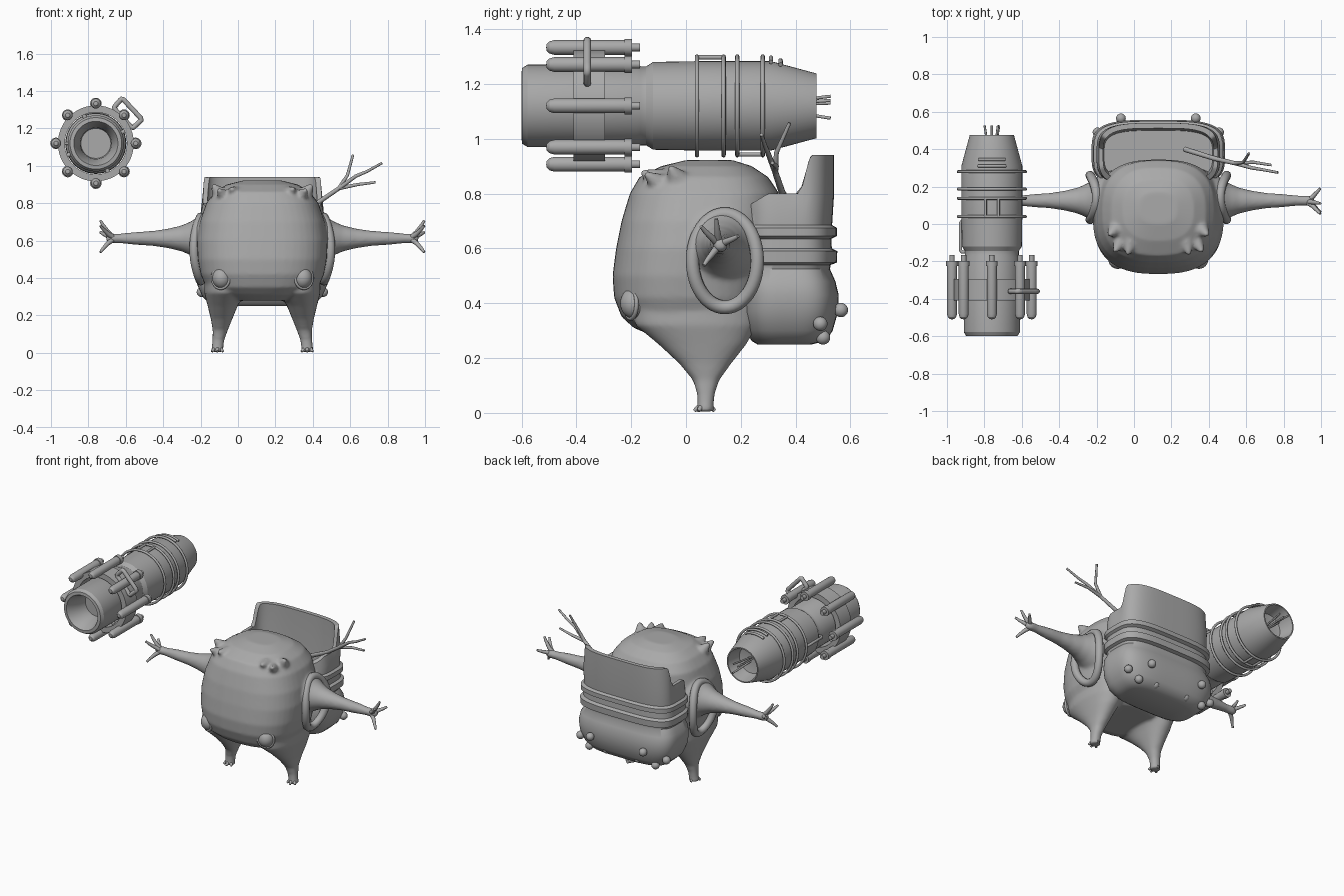
import bpy, bmesh, math
from mathutils import Vector

if "Cube" in bpy.data.objects:
    bpy.data.objects.remove(bpy.data.objects["Cube"])

CX = 0.13                       # creature's own centre line
GX, GZ = -0.76, 1.12            # axis of the launcher

grey = bpy.data.materials.new("plain grey")
grey.diffuse_color = (0.4, 0.4, 0.4, 1)
grey.use_nodes = True
grey.node_tree.nodes["Principled BSDF"].inputs["Base Color"].default_value = grey.diffuse_color


def finish(name, me, angle=0.7):
    if not me.materials:
        me.materials.append(grey)
    me.shade_smooth()
    me.set_sharp_from_angle(angle=angle)
    ob = bpy.data.objects.new(name, me)
    bpy.context.collection.objects.link(ob)
    return ob


def loft(bm, rings, caps=True):
    vs = [[bm.verts.new(p) for p in r] for r in rings]
    n = len(vs[0])
    for a, b in zip(vs, vs[1:]):
        for i in range(n):
            j = (i + 1) % n
            bm.faces.new((a[i], a[j], b[j], b[i]))
    if caps:
        bm.faces.new(vs[0])
        bm.faces.new(vs[-1])


def from_bm(name, bm, angle=0.7):
    bmesh.ops.remove_doubles(bm, verts=bm.verts, dist=1e-5)
    bmesh.ops.recalc_face_normals(bm, faces=bm.faces)
    me = bpy.data.meshes.new(name)
    bm.to_mesh(me)
    bm.free()
    return finish(name, me, angle)


def section(cx, z, hw, y0, y1, e=2.6, n=48):
    """Superellipse slice at height z."""
    pts = []
    for i in range(n):
        c, s = math.cos(2 * math.pi * i / n), math.sin(2 * math.pi * i / n)
        x = math.copysign(abs(c) ** (2 / e), c) * hw
        y = math.copysign(abs(s) ** (2 / e), s) * (y1 - y0) / 2
        pts.append(Vector((cx + x, (y0 + y1) / 2 + y, z)))
    return pts


def lathe(name, profile, cx, cz, n=40, caps=True):
    """Revolve (y, radius) points about a line along y."""
    bm = bmesh.new()
    loft(bm, [[(cx + r * math.cos(2 * math.pi * i / n), y, cz + r * math.sin(2 * math.pi * i / n))
               for i in range(n)] for y, r in profile], caps)
    return from_bm(name, bm, 0.45)


def wire(name, paths, r, closed=False, taper=1.0):
    """Round tubes along point paths."""
    cu = bpy.data.curves.new(name, 'CURVE')
    cu.dimensions = '3D'
    cu.bevel_depth, cu.bevel_resolution, cu.use_fill_caps = r, 3, True
    for pts in paths:
        sp = cu.splines.new('POLY')
        sp.points.add(len(pts) - 1)
        for i, p in enumerate(pts):
            sp.points[i].co = (*p, 1)
            sp.points[i].radius = 1 + (taper - 1) * i / (len(pts) - 1)
        sp.use_cyclic_u = closed
    tmp = bpy.data.objects.new("tmp", cu)
    bpy.context.collection.objects.link(tmp)
    me = bpy.data.meshes.new_from_object(tmp.evaluated_get(bpy.context.evaluated_depsgraph_get()))
    bpy.data.objects.remove(tmp)
    return finish(name, me, 1.0)


def ball(name, loc, r, scale=(1, 1, 1)):
    bm = bmesh.new()
    bmesh.ops.create_uvsphere(bm, u_segments=24, v_segments=14, radius=r)
    bmesh.ops.scale(bm, vec=scale, verts=bm.verts)
    bmesh.ops.translate(bm, vec=loc, verts=bm.verts)
    return from_bm(name, bm, 1.0)


# body, legs, arms and horns fused into one skin
bm = bmesh.new()
loft(bm, [section(CX, *s) for s in (
    (.28, .16, -.12, .22), (.31, .25, -.19, .26), (.35, .30, -.235, .28), (.42, .33, -.262, .30),
    (.50, .345, -.268, .32), (.60, .35, -.255, .34), (.70, .335, -.235, .345), (.80, .30, -.205, .34),
    (.86, .255, -.17, .30), (.90, .19, -.09, .24), (.922, .10, 0, .17))])
for s in (-1, 1):
    loft(bm, [section(CX + s * d, z, hw, y0, y1, 2.2) for z, d, hw, y0, y1 in (
        (.005, .24, .034, .036, .105), (.025, .24, .031, .042, .1), (.07, .235, .032, .04, .105),
        (.12, .225, .04, .025, .122), (.18, .218, .057, -.025, .165), (.25, .212, .08, -.10, .22),
        (.32, .20, .11, -.185, .26), (.40, .19, .12, -.20, .27))])
    loft(bm, [[(CX + s * d, .125 + r * math.cos(a * math.pi / 12), .612 + r * math.sin(a * math.pi / 12))
               for a in range(24)] for d, r in (
        (.26, .16), (.33, .125), (.38, .092), (.43, .07), (.50, .053), (.58, .041),
        (.68, .034), (.76, .026), (.81, .027), (.835, .018))])
    for d, y, z, tip in ((.20, -.09, .83, (.235, -.15, .875)), (.15, -.10, .85, (.165, -.165, .88)),
                         (.23, -.03, .85, (.265, -.06, .90))):
        a, b = Vector((CX + s * d, y, z)), Vector((CX + s * tip[0], tip[1], tip[2]))
        q = (b - a).to_track_quat('Z', 'Y')
        loft(bm, [[a.lerp(b, t) + q @ Vector((r * math.cos(k * math.pi / 6), r * math.sin(k * math.pi / 6), 0))
                   for k in range(12)] for t, r in ((0, .045), (.55, .026), (1, .01))])
body = from_bm("body", bm)
rm = body.modifiers.new("fuse", 'REMESH')
rm.mode, rm.voxel_size, rm.use_smooth_shade = 'VOXEL', 0.01, True
sm = body.modifiers.new("soften", 'SMOOTH')
sm.factor, sm.iterations = 0.5, 5

for s, side in ((-1, "left"), (1, "right")):
    # eyes with thin lids
    ball(side + "_eye", (CX + s * .217, -.19, .40), .05, (1, 1, 1.12))
    f = Vector((s * .45, -1, 0)).normalized()
    u = f.cross(Vector((0, 0, 1)))
    c = Vector((CX + s * .217, -.19, .40)) + f * .012
    wire(side + "_eyelid", [[c + u * .05 * math.cos(k * math.pi / 16) + Vector((0, 0, .056 * math.sin(k * math.pi / 16)))
                             for k in range(32)]], .008, True)
    # fingers
    tips = ((.055, .68), (.11, .708), (.19, .645), (.065, .538))
    wire(side + "_fingers", [[(CX + s * .79, .12, .612),
                              (CX + s * .825, .12 + (y - .12) * .35, .612 + (z - .612) * .35),
                              (CX + s * .85, .12 + (y - .12) * .75, .612 + (z - .612) * .72),
                              (CX + s * .866, y, z)] for y, z in tips], .015, taper=.45)
    # toes
    wire(side + "_toes", [[(CX + s * .24, .07, .03), (CX + s * .24 + dx * .7, .07 + dy * .7, .018),
                           (CX + s * .24 + dx, .07 + dy, .007)]
                          for dx, dy in ((-.03, -.025), (0, -.04), (.03, -.025), (0, .035))], .013, taper=.5)
    # shoulder strap looping round the arm
    loop = []
    for k in range(48):
        a = k * math.pi / 24
        loop.append((CX + s * (.365 - .035 * math.sin(a) ** 2), .142 + .118 * math.cos(a), .555 + .17 * math.sin(a)))
    wire(side + "_shoulder_strap", [loop], .025, True)
    # studs under the pack
    for k, (d, y, z) in enumerate(((.20, .565, .375), (.325, .49, .325), (.25, .50, .275), (.12, .50, .285))):
        ball(f"{side}_stud_{k + 1}", (CX + s * d, y, z), .026)


# back pack: hollow basket with a bulging base, two bands and a high back flap
def lip(y):
    t = min(max((y - .41) / .05, 0), 1)
    return .14 * t * t * (3 - 2 * t) - .06 * min(max((.30 - y) / .1, 0), 1)


bm = bmesh.new()
rings = []
for z, hw, y0, y1, rise in (
        (.25, .24, .26, .46, 0), (.262, .28, .24, .51, 0), (.30, .32, .215, .535, 0), (.37, .35, .20, .555, 0),
        (.43, .357, .20, .557, 0), (.48, .35, .20, .545, 0), (.525, .325, .21, .525, 0), (.54, .33, .21, .528, 0),
        (.548, .348, .20, .55, 0), (.59, .35, .20, .552, 0), (.60, .333, .21, .532, 0), (.635, .331, .21, .53, 0),
        (.645, .346, .20, .55, 0), (.675, .346, .20, .55, 0), (.685, .33, .205, .533, 0), (.74, .33, .205, .54, .4),
        (.80, .318, .20, .54, 1), (.80, .295, .225, .512, 1), (.74, .30, .23, .51, .4), (.62, .29, .24, .50, 0)):
    r = section(CX, z, hw, y0, y1, 3.6, 96)
    for p in r:
        p.z += rise * lip(p.y)
    rings.append(r)
loft(bm, rings)
from_bm("back_pack", bm, 0.8)

# dry branch sticking out of the pack
fork = (.54, .325, .88)
wire("branch_stem", [[(.27, .40, .72), (.43, .35, .805), fork]], .014, taper=.8)
wire("branch_twigs", [[fork, (.585, .33, .95), (.615, .378, 1.058)],
                      [fork, (.63, .30, .945), (.69, .29, .97), (.77, .275, 1.015)],
                      [fork, (.64, .33, .90), (.735, .315, .912)]], .011, taper=.6)

# launcher barrel with open muzzle and hollow tail
lathe("launcher_barrel", [(-.45, 1e-6), (-.45, .08), (-.50, .084), (-.59, .112), (-.60, .118), (-.598, .138),
                          (-.578, .15), (-.18, .15), (-.165, .144), (-.145, .144), (-.12, .16), (.05, .163),
                          (.31, .163), (.476, .118), (.476, .11), (.38, .09), (.36, 1e-6)], GX, GZ, 48)


def around(a, r, y):
    return (GX + r * math.cos(a), y, GZ + r * math.sin(a))


def arc(y, r, a0, a1, n=48):
    return [around(a0 + (a1 - a0) * k / n, r, y) for k in range(n)]


# rocket collar, struts and eight rockets
lathe("rocket_collar", [(-.41, .166), (-.41, .203), (-.295, .203), (-.295, .166), (-.41, .166)], GX, GZ, 48, False)
wire("collar_struts", [[around(k * math.pi / 2 + .4, .14, -.35), around(k * math.pi / 2 + .4, .18, -.35)]
                       for k in range(4)], .012)
for k in range(8):
    x, _, z = around(k * math.pi / 4, .213, 0)
    lathe(f"rocket_{k + 1}", [(-.51, 1e-6), (-.508, .012), (-.498, .022), (-.48, .027), (-.225, .027), (-.225, .031),
                              (-.197, .031), (-.197, .014), (-.167, .014), (-.167, 1e-6)], x, z, 20)

# carrying loop, side handle and barrel hoops
corners = [Vector(p) for p in ((-.665, -.36, 1.31), (-.62, -.36, 1.362), (-.513, -.36, 1.248), (-.565, -.36, 1.2))]
path = []
for i, p in enumerate(corners):
    for q, t in ((corners[i - 1], .2), (corners[i - 1], .07), (corners[(i + 1) % 4], .07), (corners[(i + 1) % 4], .2)):
        path.append(p.lerp(q, t))
wire("carrying_loop", [path], .014, True)
wire("side_handle", [[(-.89, -.15, GZ), (-.92, -.15, GZ), (-.928, -.14, GZ), (-.928, .005, GZ),
                      (-.92, .015, GZ), (-.89, .015, GZ)]], .009)
wire("barrel_hoops", [arc(y, .18, 0, 2 * math.pi) for y in (.04, .137, .187, .28)], .008, True)
wire("hoop_links", [[(GX + dx, y0, GZ + h), (GX + dx, y1, GZ + h)] for dx in (-.035, .035)
                    for y0, y1, h in ((.04, .137, .177), (.187, .28, -.177))], .008)
wire("top_clips", [arc(y, r, math.radians(65), math.radians(118), 16) for y, r in ((.31, .176), (.345, .166))], .008)

# loose cables at the tail
wire("tail_cables", [[(GX + dx * .5, .35, GZ + dz * .4), (GX + dx, .47, GZ + dz * .8), (GX + dx * 1.3, .527, GZ + dz)]
                     for dx, dz in ((-.03, .035), (.0, .01), (.03, -.045), (.025, .02))], .006)
